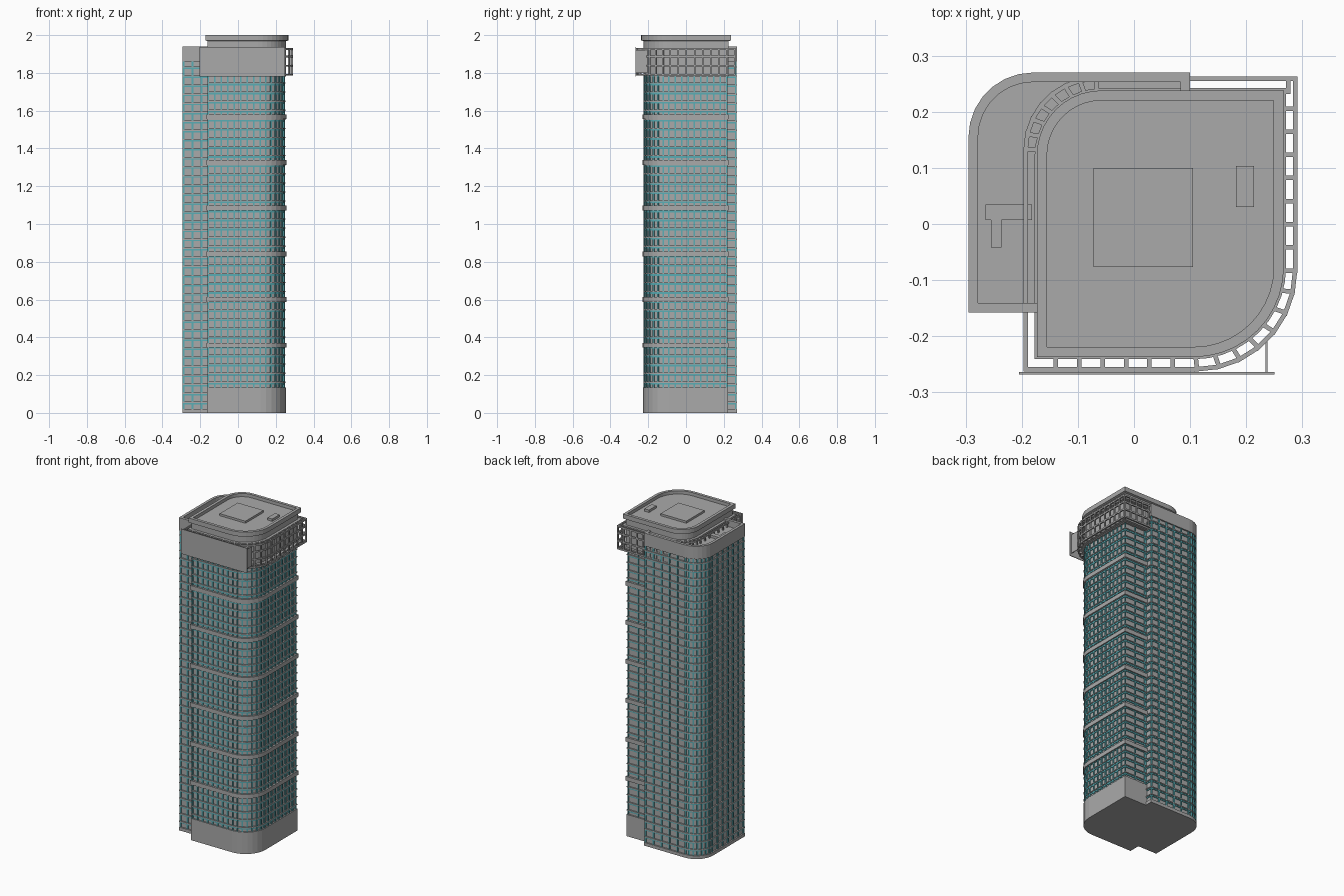
import bpy, bmesh, math
from mathutils import Vector, Matrix

if "Cube" in bpy.data.objects:
    bpy.data.objects.remove(bpy.data.objects["Cube"])


def material(name, rgb):
    m = bpy.data.materials.new(name)
    m.diffuse_color = (*rgb, 1)
    m.use_nodes = True
    m.node_tree.nodes["Principled BSDF"].inputs["Base Color"].default_value = m.diffuse_color
    return m


GRAY = material("concrete gray", (0.40, 0.40, 0.40))
TEAL = material("teal glass", (0.10, 0.42, 0.46))


def outline(x0, x1, y0, y1, r_fr=0, r_bl=0, d=0, seg=7):
    """Counter-clockwise plan, round at front right and back left, grown by d."""
    x0, x1, y0, y1 = x0 - d, x1 + d, y0 - d, y1 + d
    pts = [Vector((x0, y0))]
    for r, cx, cy, a0, sharp in (
            (r_fr, x1 - r_fr - d, y0 + r_fr + d, -90, (x1, y0)), (0, 0, 0, 0, (x1, y1)),
            (r_bl, x0 + r_bl + d, y1 - r_bl - d, 90, (x0, y1))):
        if r:
            for i in range(seg + 1):
                a = math.radians(a0 + 90 * i / seg)
                pts.append(Vector((cx + (r + d) * math.cos(a), cy + (r + d) * math.sin(a))))
        else:
            pts.append(Vector(sharp))
    return pts


def finish(name, bm, mat):
    bmesh.ops.recalc_face_normals(bm, faces=bm.faces)
    me = bpy.data.meshes.new(name)
    bm.to_mesh(me)
    bm.free()
    me.materials.append(mat)
    ob = bpy.data.objects.new(name, me)
    bpy.context.collection.objects.link(ob)
    return ob


def loft(bm, rings, cap=True):
    """Skin between plan outlines given as (points, z)."""
    loops = [[bm.verts.new((p.x, p.y, z)) for p in pts] for pts, z in rings]
    pairs = list(zip(loops, loops[1:]))
    if not cap:
        pairs.append((loops[-1], loops[0]))
    for a, b in pairs:
        for i in range(len(a)):
            j = (i + 1) % len(a)
            bm.faces.new((a[i], a[j], b[j], b[i]))
    if cap:
        bm.faces.new(loops[0])
        bm.faces.new(loops[-1])


def solid(name, rings, mat=GRAY):
    bm = bmesh.new()
    loft(bm, rings)
    return finish(name, bm, mat)


def bands(name, plan, d_in, d_out, heights, t, mat=GRAY):
    """Stack of hollow horizontal rings around a plan."""
    bm = bmesh.new()
    a, b = plan(d_in), plan(d_out)
    for z in heights:
        loft(bm, [(b, z), (b, z + t), (a, z + t), (a, z)], cap=False)
    return finish(name, bm, mat)


def add_box(bm, centre, size, angle=0):
    m = Matrix.Translation(centre) @ Matrix.Rotation(angle, 4, 'Z') @ Matrix.Diagonal((*size, 1))
    bmesh.ops.create_cube(bm, size=1, matrix=m)


def box(name, x0, x1, y0, y1, z0, z1, mat=GRAY):
    bm = bmesh.new()
    add_box(bm, ((x0 + x1) / 2, (y0 + y1) / 2, (z0 + z1) / 2), (x1 - x0, y1 - y0, z1 - z0))
    return finish(name, bm, mat)


def stations(pts, step):
    """Evenly spaced points on each straight run, facets get one at each joint."""
    for i, p in enumerate(pts):
        q = pts[(i + 1) % len(pts)]
        n = max(1, round((q - p).length / step))
        ang = math.atan2(q.y - p.y, q.x - p.x)
        for k in range(n):
            yield p.lerp(q, k / n), ang


def posts(name, pts, step, z0, z1, w, depth, mat, keep=lambda p: True):
    bm = bmesh.new()
    for p, ang in stations(pts, step):
        if keep(p):
            add_box(bm, (p.x, p.y, (z0 + z1) / 2), (w, depth, z1 - z0), ang)
    return finish(name, bm, mat)


def tower(d=0):
    return outline(-0.16, 0.248, -0.222, 0.218, 0.13, 0.12, d)


def block(d=0):
    return outline(-0.29, 0.095, -0.153, 0.265, 0, 0.11, d)


def crown(d=0):
    return outline(-0.173, 0.267, -0.237, 0.238, 0.16, 0.115, d, 10)


def cage(d=0):
    return outline(-0.197, 0.291, -0.263, 0.263, 0.18, 0.13, d)


FLOOR = 0.048
# main tower: walls, plinth and belt courses
solid("tower_wall", [(tower(-0.004), 0.0), (tower(-0.004), 1.80)])
solid("plinth", [(tower(0.005), 0.0), (tower(0.005), 0.135)])
bands("belt_courses", tower, -0.006, 0.008, [0.345 + 0.242 * i for i in range(6)], 0.026)
floors = [0.15 + FLOOR * i for i in range(34)]
bands("tower_glass_rails", tower, -0.006, 0.0, floors, 0.009, TEAL)
bands("tower_floor_ledges", tower, -0.006, 0.004, [z + 0.009 for z in floors], 0.006)
posts("tower_mullions", tower(-0.002), 0.036, 0.135, 1.79, 0.008, 0.008, TEAL,
      lambda p: p.y < 0.21)
posts("rear_mullions", tower(-0.002), 0.07, 0.135, 1.79, 0.006, 0.008, TEAL,
      lambda p: p.y > 0.21)

# rear block with parapet and recessed roof
solid("block_wall", [(block(-0.004), 0.0), (block(-0.004), 1.90)])
bands("block_parapet", block, -0.012, 0.005, [1.86], 0.08)
bands("block_base", block, -0.006, 0.005, [0.0], 0.02)
levels = [0.045 + FLOOR * i for i in range(38)]
bands("block_glass_rails", block, -0.006, 0.0, levels, 0.007, TEAL)
bands("block_floor_ledges", block, -0.006, 0.004, [z + 0.007 for z in levels], 0.007)
posts("block_mullions", block(-0.002), 0.05, 0.02, 1.86, 0.009, 0.008, TEAL)
box("block_roof_duct", -0.265, -0.182, 0.007, 0.035, 1.89, 1.915)
box("block_roof_branch", -0.255, -0.236, -0.042, 0.007, 1.89, 1.915)

# crown with rim, sunken roof and plant boxes
solid("crown", [(crown(-0.012), 1.78), (crown(-0.012), 1.968), (crown(), 1.972), (crown(), 2.0),
                (crown(-0.018), 2.0), (crown(-0.018), 1.98)])
box("roof_plant_room", -0.072, 0.105, -0.077, 0.1, 1.975, 1.993)
box("roof_vent", 0.182, 0.214, 0.03, 0.103, 1.975, 1.995)

# open lattice cage around the top
rows = [1.785, 1.833, 1.881, 1.922]
bands("cage_rails", cage, -0.008, 0.0, rows, 0.01)
posts("cage_posts", cage(-0.004), 0.042, 1.785, 1.932, 0.008, 0.008, GRAY)


def deep(p):
    return p.y < -0.08 or p.x > 0.25 or (p.x < -0.06 and p.y > 0.12)


bm = bmesh.new()
for p, ang in stations(cage(-0.016), 0.042):
    if deep(p) and p.x > -0.175 and p.y < 0.25 or (p.x < -0.06 and p.y > 0.12):
        for z in (rows[0], rows[-1]):
            add_box(bm, (p.x, p.y, z + 0.005), (0.008, 0.03, 0.01), ang)
finish("cage_struts", bm, GRAY)
bands("cage_inner_rails", crown, -0.014, 0.004, [rows[0], rows[-1]], 0.01)

# flat sign panel on the front and its end bracket
box("front_panel", -0.205, 0.25, -0.268, -0.264, 1.782, 1.936)
box("panel_bracket", 0.234, 0.238, -0.266, -0.205, 1.80, 1.92)
